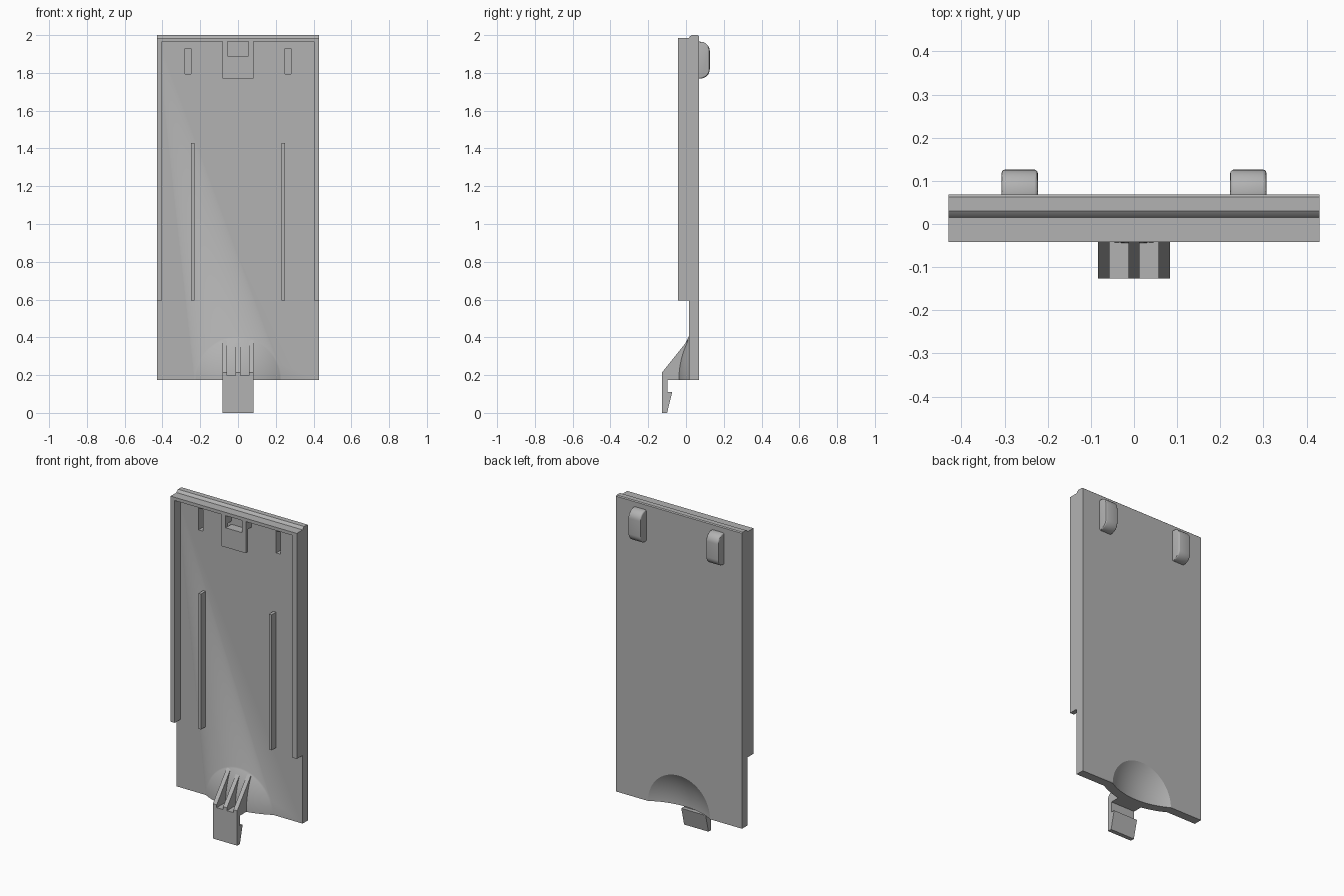
import bpy, bmesh, math
from mathutils import Matrix, Vector

cube = bpy.data.objects.get("Cube")
if cube:
    bpy.data.objects.remove(cube, do_unlink=True)

grey = bpy.data.materials.new("plain_grey")
grey.use_nodes = True
colour = (0.45, 0.45, 0.45, 1)
grey.diffuse_color = colour
grey.node_tree.nodes["Principled BSDF"].inputs["Base Color"].default_value = colour


def finish(name, bm):
    bmesh.ops.recalc_face_normals(bm, faces=bm.faces)
    mesh = bpy.data.meshes.new(name)
    bm.to_mesh(mesh)
    bm.free()
    mesh.materials.append(grey)
    ob = bpy.data.objects.new(name, mesh)
    bpy.context.collection.objects.link(ob)
    return ob


def extrude_x(name, profile, x0, x1):
    """Solid from a (y, z) profile, stretched from x0 to x1."""
    bm = bmesh.new()
    face = bm.faces.new([bm.verts.new((x0, y, z)) for y, z in profile])
    out = bmesh.ops.extrude_face_region(bm, geom=[face])
    verts = [v for v in out["geom"] if isinstance(v, bmesh.types.BMVert)]
    bmesh.ops.translate(bm, verts=verts, vec=(x1 - x0, 0, 0))
    return finish(name, bm)


def box(name, x0, x1, y0, y1, z0, z1):
    return extrude_x(name, [(y0, z0), (y1, z0), (y1, z1), (y0, z1)], x0, x1)


def sphere(name, radius, centre, cuts=()):
    """Ball with its pole along y, trimmed and capped by planes."""
    bm = bmesh.new()
    bmesh.ops.create_uvsphere(bm, u_segments=96, v_segments=96, radius=radius,
                              matrix=Matrix.Translation(centre) @ Matrix.Rotation(math.pi / 2, 4, "X"))
    for point, normal in cuts:
        geom = bm.verts[:] + bm.edges[:] + bm.faces[:]
        bmesh.ops.bisect_plane(bm, geom=geom, plane_co=point, plane_no=normal, clear_outer=True)
        bmesh.ops.holes_fill(bm, edges=[e for e in bm.edges if e.is_boundary])
    return finish(name, bm)


def apply_modifiers(ob):
    bpy.context.view_layer.objects.active = ob
    for m in list(ob.modifiers):
        bpy.ops.object.modifier_apply(modifier=m.name)


def boolean(ob, other, operation):
    m = ob.modifiers.new("cut", "BOOLEAN")
    m.object, m.operation, m.solver = other, operation, "EXACT"
    apply_modifiers(ob)
    bpy.data.objects.remove(other, do_unlink=True)


def smooth(ob):
    bpy.ops.object.select_all(action="DESELECT")
    ob.select_set(True)
    bpy.context.view_layer.objects.active = ob
    bpy.ops.object.shade_smooth_by_angle(angle=math.radians(30))


W, FRONT, INNER, BACK = 0.43, -0.042, 0.015, 0.068
BOTTOM, RIM_TOP = 0.175, 1.985

# Cover plate with a stepped top edge
plate = extrude_x("cover_plate", [(INNER, BOTTOM), (BACK, BOTTOM), (BACK, 1.995), (0.062, 2.0),
                                  (0.03, 2.0), (0.02, 1.993), (INNER, RIM_TOP)], -W, W)

# Thumb dish: bulge in front, hollow behind
centre = Vector((0, 0.425, BOTTOM))
bulge = sphere("bulge", 0.47, centre, [((0, 0, BOTTOM), (0, 0, -1)), ((0, 0.04, 0), (0, 1, 0))])
boolean(plate, bulge, "UNION")
boolean(plate, sphere("hollow", 0.415, centre), "DIFFERENCE")

# Rounded tabs on the back, hollowed by slots from the front
z0, z1, r, tip = 1.77, 1.965, 0.05, 0.126
for side, label in ((1, "left"), (-1, "right")):
    profile = [(BACK - 0.01, z0), (BACK - 0.01, z1)]
    for cz, start in ((z1 - r, 90), (z0 + r, 0)):
        for i in range(9):
            a = math.radians(start - i * 90 / 8)
            profile.append((tip - r + r * math.cos(a), cz + r * math.sin(a)))
    x = side * 0.265
    tab = extrude_x(label + "_back_tab", profile, x - 0.042, x + 0.042)
    bevel = tab.modifiers.new("soft_edge", "BEVEL")
    bevel.width, bevel.segments, bevel.limit_method = 0.008, 3, "ANGLE"
    bevel.angle_limit = math.radians(50)
    apply_modifiers(tab)
    for ob in (plate, tab):
        boolean(ob, box("slot", x - 0.015, x + 0.015, 0, 0.105, 1.795, 1.93), "DIFFERENCE")
    smooth(tab)

    # Side wall and long inner rib
    a, b = sorted((side * 0.402, side * W))
    box(label + "_side_wall", a, b, FRONT, INNER, 0.595, RIM_TOP)
    x = side * 0.24
    box(label + "_rib", x - 0.009, x + 0.009, -0.03, INNER, 0.595, 1.43)

    # Cheek that joins the catch to the plate
    a, b = sorted((side * 0.055, side * 0.083))
    box(label + "_catch_cheek", a, b, -0.022, INNER, 1.91, 1.966)
smooth(plate)

# Top wall and catch with its window
box("top_wall", -0.402, 0.402, FRONT, INNER, 1.965, RIM_TOP)
catch = box("catch_plate", -0.083, 0.083, FRONT, -0.02, 1.77, 1.966)
boolean(catch, box("window", -0.055, 0.055, -0.1, 0, 1.89, 1.965), "DIFFERENCE")
box("catch_window_sill", -0.055, 0.055, -0.022, INNER, 1.875, 1.89)

# Snap clip below the dish, with a hooked back
extrude_x("snap_clip", [(-0.126, 0), (-0.126, 0.197), (-0.03, 0.197), (-0.03, BOTTOM), (-0.097, BOTTOM),
                        (-0.097, 0.11), (-0.073, 0.11), (-0.1, 0)], -0.083, 0.083)

# Three sloping gussets brace the clip
for label, x in (("right", -0.07), ("middle", 0), ("left", 0.07)):
    extrude_x(label + "_gusset", [(-0.126, 0.19), (-0.126, 0.215), (0.01, 0.385), (-0.02, 0.19)],
              x - 0.013, x + 0.013)
